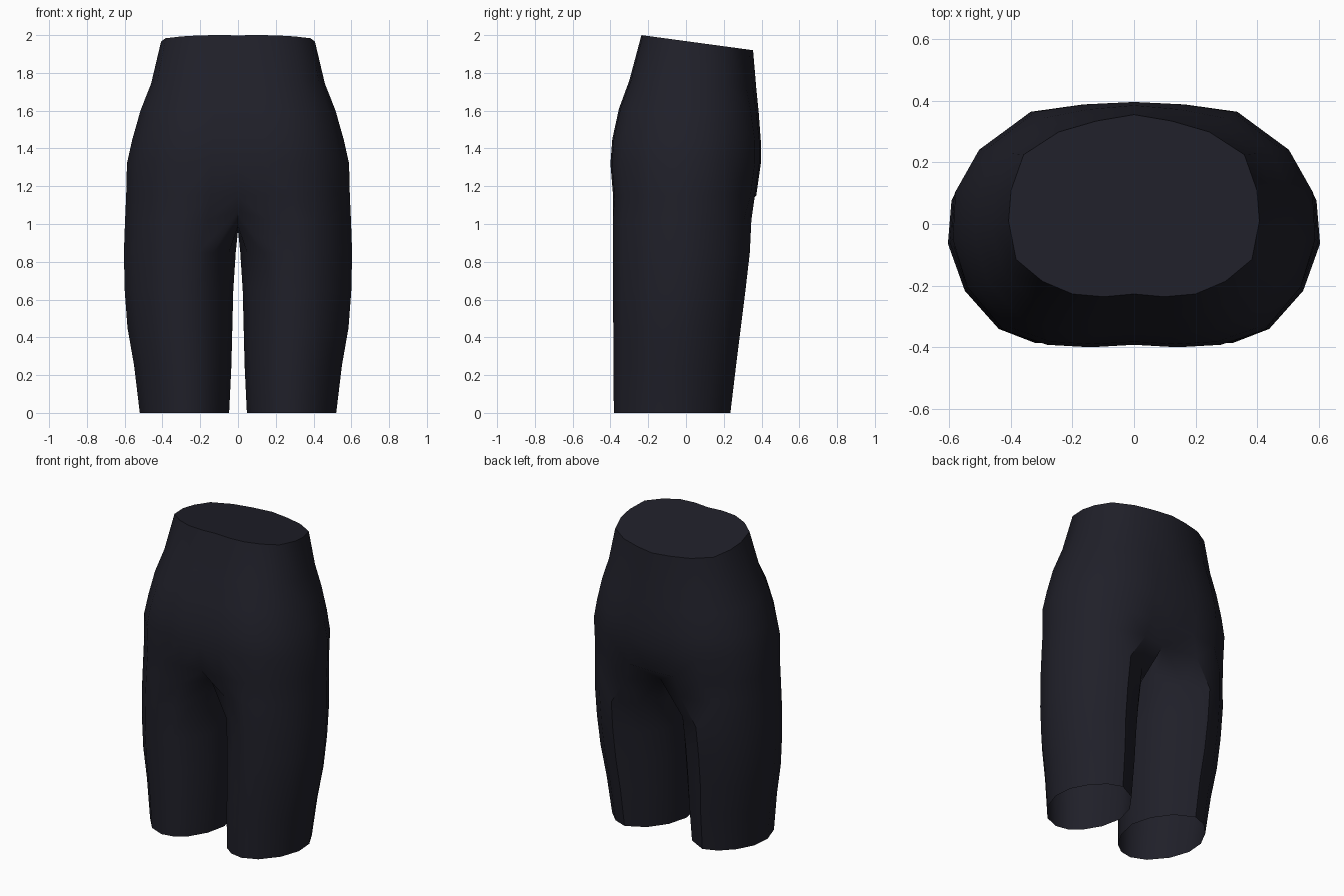
import bpy
import bmesh

cube = bpy.data.objects.get("Cube")
if cube:
    bpy.data.objects.remove(cube)

# One dark fabric colour
fabric = bpy.data.materials.new("dark_navy_fabric")
colour = (0.014, 0.014, 0.022, 1)
fabric.diffuse_color = colour
fabric.use_nodes = True
bsdf = fabric.node_tree.nodes["Principled BSDF"]
bsdf.inputs["Base Color"].default_value = colour
bsdf.inputs["Roughness"].default_value = 0.8

# Half outlines of waist and hips, front centre round the side to back centre
WAIST = [(0, -.97), (.24, -1), (.49, -.97), (.73, -.83), (.94, -.59), (1, -.17),
         (.98, .17), (.88, .56), (.6, .81), (.3, .93), (0, 1)]
HIP = [(0, -.98), (.24, -1), (.48, -.98), (.72, -.86), (.92, -.51), (1, -.12),
       (.985, .27), (.855, .61), (.57, .92), (.28, .98), (0, 1)]
# Full outline of one leg, starting with the same columns as the hips
LEG = [(-.6, -.79), (-.32, -.95), (.03, -1), (.44, -.87), (.82, -.52), (1, -.11),
       (.96, .28), (.72, .63), (.38, .89), (0, 1), (-.5, .8),
       (-.85, .43), (-1, 0), (-.88, -.43)]

# Hip levels: front height, back height, half width, front y, back y, waist share
HIP_LEVELS = [(2, 1.92, .407, -.236, .355, 1), (1.76, 1.72, .46, -.3, .372, .7),
              (1.61, 1.59, .516, -.355, .385, .3), (1.45, 1.44, .56, -.39, .396, 0),
              (1.32, 1.32, .588, -.4, .396, 0), (1.15, 1.15, .592, -.386, .372, 0)]
# Leg levels: height, inner x, outer x, front y, back y
CROTCH = (1.02, 0, .598, -.386, .346)
LEG_LEVELS = [(.85, .012, .604, -.386, .338), (.65, .025, .6, -.386, .315),
              (.45, .03, .585, -.385, .29), (.25, .035, .55, -.384, .265),
              (0, .047, .52, -.382, .235)]


def hip_ring(bm, level):
    zf, zb, w, yf, yb, share = level
    ring = []
    for (u0, v0), (u1, v1) in zip(HIP, WAIST):
        u = u0 + (u1 - u0) * share
        t = (v0 + (v1 - v0) * share + 1) / 2
        ring.append(bm.verts.new((u * w, yf + (yb - yf) * t, zf + (zb - zf) * t)))
    return ring


def leg_ring(bm, level):
    z, xi, xo, yf, yb = level
    cx, hx, cy, hy = (xi + xo) / 2, (xo - xi) / 2, (yf + yb) / 2, (yb - yf) / 2
    return [bm.verts.new((cx + u * hx, cy + v * hy, z)) for u, v in LEG]


def bridge(bm, upper, lower, closed):
    n = len(upper)
    for i in range(n if closed else n - 1):
        j = (i + 1) % n
        bm.faces.new((upper[i], lower[i], lower[j], upper[j]))


bm = bmesh.new()
hips = [hip_ring(bm, level) for level in HIP_LEVELS]
for upper, lower in zip(hips, hips[1:]):
    bridge(bm, upper, lower, False)

# Crotch ring: the inner columns meet the centre plane in a saddle
crotch = leg_ring(bm, CROTCH)
saddle = {0: (-.29, 1.07), 10: (.27, 1.06), 11: (.14, .99),
          12: (-.02, .965), 13: (-.16, .99)}
for i, (y, z) in saddle.items():
    crotch[i].co = (0, y, z)
crotch[1].co.x = .16
crotch[9].co.x = .2
bridge(bm, hips[-1], crotch[:len(HIP)], False)

# Leg, open at the hem
legs = [crotch] + [leg_ring(bm, level) for level in LEG_LEVELS]
for upper, lower in zip(legs, legs[1:]):
    bridge(bm, upper, lower, True)

# Flat waist cap
bm.faces.new(hips[0])
bmesh.ops.recalc_face_normals(bm, faces=bm.faces)

mesh = bpy.data.meshes.new("shorts")
bm.to_mesh(mesh)
bm.free()
mesh.materials.append(fabric)
shorts = bpy.data.objects.new("shorts", mesh)
bpy.context.collection.objects.link(shorts)

# Mirror the half to the other side
mirror = shorts.modifiers.new("mirror", 'MIRROR')
mirror.use_clip = True
mirror.merge_threshold = 0.001
bpy.ops.object.select_all(action='DESELECT')
shorts.select_set(True)
bpy.context.view_layer.objects.active = shorts
bpy.ops.object.modifier_apply(modifier=mirror.name)
bpy.ops.object.shade_smooth_by_angle(angle=0.7)
